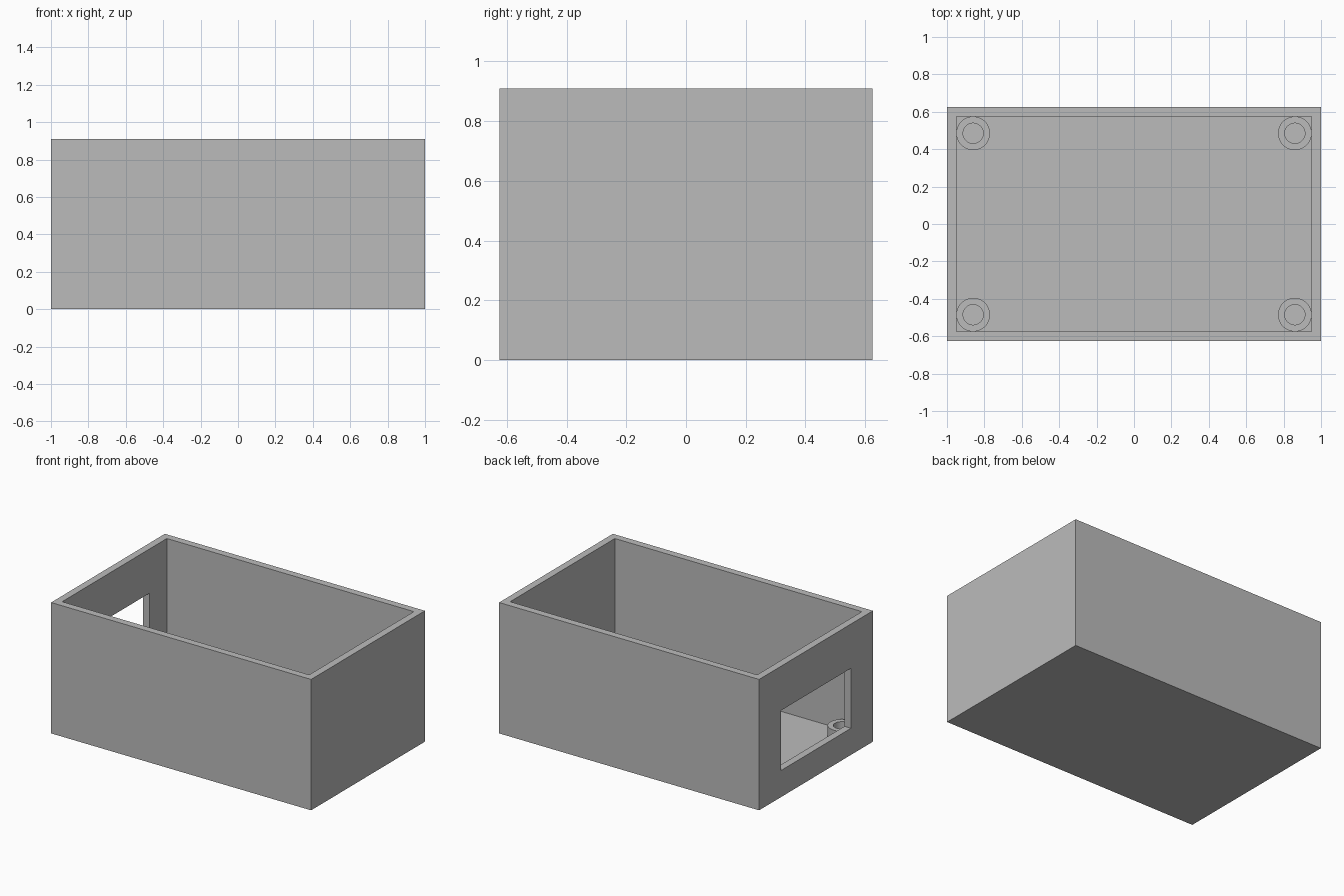
import bpy, bmesh, math
from mathutils import Vector, Matrix

if "Cube" in bpy.data.objects:
    bpy.data.objects.remove(bpy.data.objects["Cube"], do_unlink=True)

# Overall sizes
LENGTH, WIDTH, HEIGHT = 2.0, 1.25, 0.91
WALL = 0.05
POST_TOP, POST_R, HOLE_R = 0.13, 0.09, 0.054

grey = bpy.data.materials.new("plain_grey")
grey.use_nodes = True
colour = (0.5, 0.5, 0.5, 1)
grey.diffuse_color = colour
grey.node_tree.nodes["Principled BSDF"].inputs["Base Color"].default_value = colour


def finish(name, bm):
    mesh = bpy.data.meshes.new(name)
    bmesh.ops.recalc_face_normals(bm, faces=bm.faces)
    bm.to_mesh(mesh)
    bm.free()
    mesh.materials.append(grey)
    obj = bpy.data.objects.new(name, mesh)
    bpy.context.collection.objects.link(obj)
    return obj


def box(name, low, high):
    low, high = Vector(low), Vector(high)
    bm = bmesh.new()
    place = Matrix.Translation((low + high) / 2) @ Matrix.Diagonal((*(high - low), 1))
    bmesh.ops.create_cube(bm, size=1, matrix=place)
    return finish(name, bm)


def select(obj):
    bpy.ops.object.select_all(action='DESELECT')
    obj.select_set(True)
    bpy.context.view_layer.objects.active = obj


def cut(target, cutter):
    cutter.hide_render = True
    mod = target.modifiers.new("cut", 'BOOLEAN')
    mod.operation, mod.solver, mod.object = 'DIFFERENCE', 'EXACT', cutter
    select(target)
    bpy.ops.object.modifier_apply(modifier=mod.name)
    bpy.data.objects.remove(cutter, do_unlink=True)


# Open-topped case, with a window through its -x end wall
hx, hy = LENGTH / 2, WIDTH / 2
case = box("case", (-hx, -hy, 0), (hx, hy, HEIGHT))
cut(case, box("cavity", (WALL - hx, WALL - hy, WALL), (hx - WALL, hy - WALL, HEIGHT + 0.2)))
cut(case, box("window", (-hx - 0.1, -0.384, 0.185), (-hx + 0.1, 0.384, 0.602)))


# Hollow screw posts in the four corners of the floor
def screw_post(name, x, y):
    bm = bmesh.new()
    profile = [(HOLE_R, WALL), (HOLE_R, POST_TOP), (POST_R, POST_TOP), (POST_R, WALL)]
    points = [bm.verts.new((r, 0, z)) for r, z in profile]
    edges = [bm.edges.new(pair) for pair in zip(points, points[1:])]
    bmesh.ops.spin(bm, geom=points + edges, cent=(0, 0, 0), axis=(0, 0, 1),
                   angle=math.tau, steps=64)
    bmesh.ops.remove_doubles(bm, verts=bm.verts, dist=0.0005)
    bmesh.ops.translate(bm, verts=bm.verts, vec=(x, y, 0))
    post = finish(name, bm)
    # Make sure the top rim faces up
    rim = max(post.data.polygons, key=lambda p: abs(p.normal.z))
    if rim.normal.z < 0:
        post.data.flip_normals()
    select(post)
    bpy.ops.object.shade_smooth_by_angle(angle=math.radians(30))


px, py = hx - WALL - POST_R, hy - WALL - POST_R
for side, sx in (("left", 1), ("right", -1)):
    for end, sy in (("front", -1), ("back", 1)):
        screw_post(f"screw_post_{end}_{side}", sx * px, sy * py)
